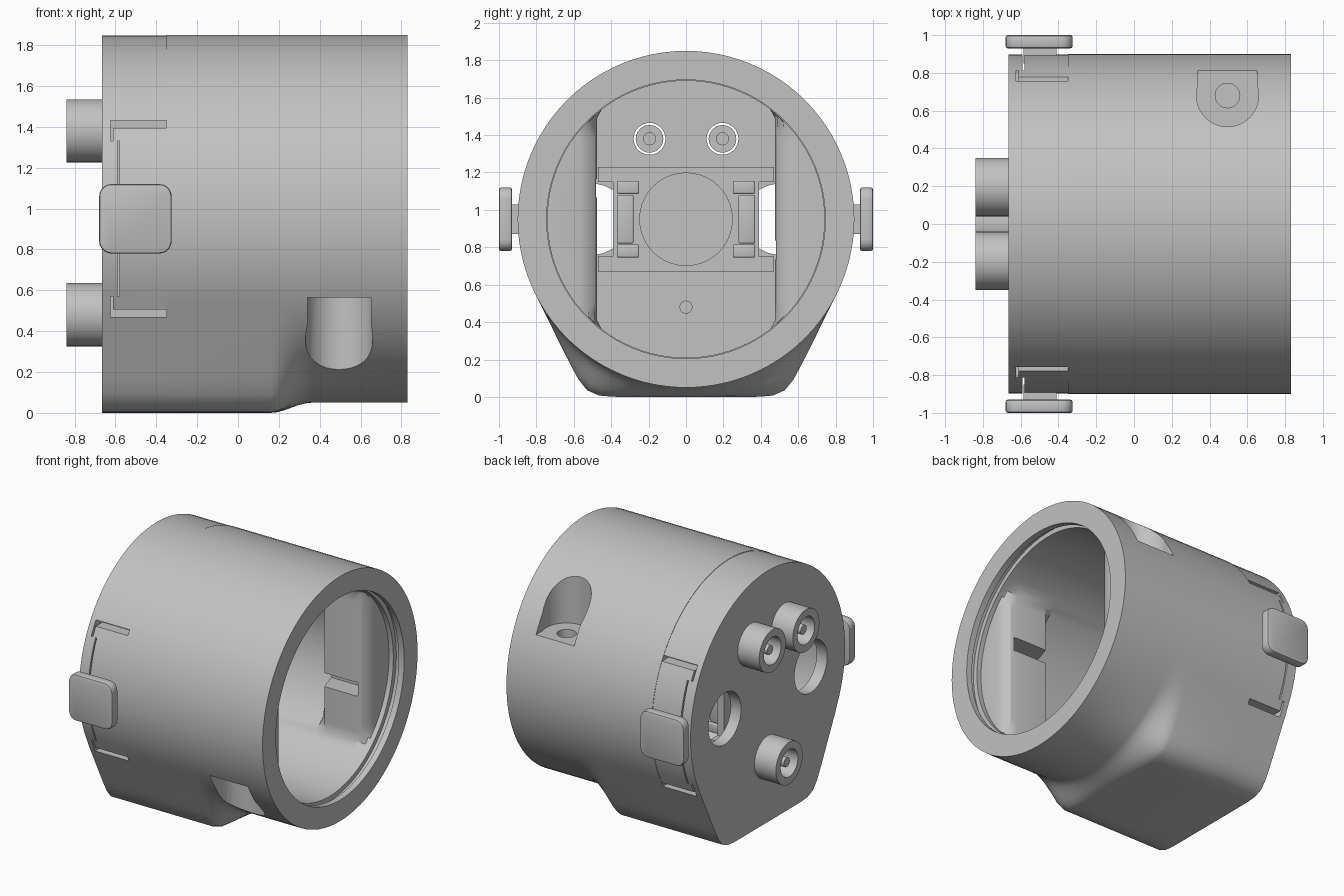
import bpy, bmesh, math
from mathutils import Matrix

if "Cube" in bpy.data.objects:
    bpy.data.objects.remove(bpy.data.objects["Cube"])

CZ = 0.95          # height of the main axis
R = 0.9            # outer radius
BORE = 0.74        # inner radius
TILT = math.radians(63.5)   # where the chin sides leave the cylinder

grey = bpy.data.materials.new("plain_grey")
grey.use_nodes = True
grey.diffuse_color = (0.54, 0.54, 0.54, 1)
grey.node_tree.nodes["Principled BSDF"].inputs["Base Color"].default_value = (0.54, 0.54, 0.54, 1)


def finish(name, bm, angle=30):
    bmesh.ops.recalc_face_normals(bm, faces=bm.faces)
    mesh = bpy.data.meshes.new(name)
    bm.to_mesh(mesh)
    bm.free()
    mesh.materials.append(grey)
    ob = bpy.data.objects.new(name, mesh)
    bpy.context.collection.objects.link(ob)
    smooth(ob, angle)
    return ob


def smooth(ob, angle=30):
    bpy.ops.object.select_all(action="DESELECT")
    ob.select_set(True)
    bpy.context.view_layer.objects.active = ob
    bpy.ops.object.shade_smooth_by_angle(angle=math.radians(angle))


def loft(name, sections, n=96):
    """Skin closed rings along x; each section is (x, radius by angle from straight down)."""
    bm = bmesh.new()
    rings = []
    for x, radius in sections:
        ring = []
        for i in range(n):
            a = 2 * math.pi * i / n
            r = radius(a)
            ring.append(bm.verts.new((x, r * math.sin(a), CZ - r * math.cos(a))))
        rings.append(ring)
    for p, q in zip(rings, rings[1:]):
        for i in range(n):
            j = (i + 1) % n
            bm.faces.new((p[i], p[j], q[j], q[i]))
    bm.faces.new(rings[0])
    bm.faces.new(rings[-1])
    return finish(name, bm)


def box(name, xs, ys, zs, bevel=0.0):
    bm = bmesh.new()
    bmesh.ops.create_cube(bm, size=1)
    for v in bm.verts:
        for k, span in enumerate((xs, ys, zs)):
            v.co[k] = (span[0] + span[1]) / 2 + v.co[k] * (span[1] - span[0])
    if bevel:
        bmesh.ops.bevel(bm, geom=bm.edges[:], offset=bevel, segments=3, affect="EDGES", profile=0.5)
    return finish(name, bm)


def rod(name, axis, span, centre, r, n=32):
    """Cylinder along x or z; centre gives the other two coordinates."""
    bm = bmesh.new()
    bmesh.ops.create_cone(bm, cap_ends=True, segments=n, radius1=r, radius2=r, depth=span[1] - span[0])
    mid = sum(span) / 2
    if axis == "x":
        bm.transform(Matrix.Translation((mid, *centre)) @ Matrix.Rotation(math.pi / 2, 4, "Y"))
    else:
        bm.transform(Matrix.Translation((*centre, mid)))
    return finish(name, bm)


def boolean(target, tool):
    tool.hide_render = True
    mod = target.modifiers.new("cut", "BOOLEAN")
    mod.operation, mod.solver, mod.object = "DIFFERENCE", "EXACT", tool
    bpy.ops.object.select_all(action="DESELECT")
    target.select_set(True)
    bpy.context.view_layer.objects.active = target
    bpy.ops.object.modifier_apply(modifier=mod.name)
    bpy.data.objects.remove(tool)


def shell(chin, base=R):
    """Round outline with a flat-bottomed chin of the given strength."""
    def radius(a):
        a = min(a, 2 * math.pi - a)
        if a >= TILT:
            return base
        flat, side = CZ / math.cos(a), R / math.cos(a - TILT)
        r = (flat ** -24 + side ** -24) ** (-1 / 24)
        return base + chin * max(0, r - base)
    return radius


def bore(half_width=1, r=BORE):
    """Round bore clipped by flat side walls."""
    return lambda a: min(r, half_width / max(abs(math.sin(a)), 1e-6))


# Housing: a front collar, then the chin fading into the round barrel
sections = [(-0.665, shell(1, 0.897)), (-0.35, shell(1, 0.897)), (-0.35, shell(1)), (0.16, shell(1))]
for k in range(1, 7):
    t = k / 6
    sections.append((0.16 + 0.2 * t, shell(1 - t * t * (3 - 2 * t))))
sections.append((0.83, shell(0)))
housing = loft("housing", sections)

# Round cavity narrowed by two side blocks with rounded ends, and a groove behind the rim
cavity = [(-0.58, bore()), (0.30, bore()), (0.37, bore(0.475)), (0.62, bore(0.475)),
          (0.665, bore(0.487)), (0.695, bore(0.52)), (0.71, bore(0.57)), (0.71, bore()),
          (0.745, bore()), (0.745, bore(1, 0.775)), (0.785, bore(1, 0.775)), (0.785, bore(1, 0.745)),
          (0.9, bore(1, 0.745))]
boolean(housing, loft("cavity_cutter", cavity))

for s in (1, -1):
    # Screw pockets, opposite each other, with their screw holes
    reach = sorted((CZ + s * 0.385, CZ + s * 1.2))
    boolean(housing, rod("pocket_cutter", "z", reach, (0.495, s * 0.68), 0.165))
    boolean(housing, box("pocket_mouth_cutter", (0.34, 0.65), sorted((s * 0.72, s * 0.96)), reach))
    reach = sorted((CZ + s * 0.22, CZ + s * 0.6))
    boolean(housing, rod("screw_hole_cutter", "z", reach, (0.495, s * 0.68), 0.065))
    # Slot in each side block
    z = CZ - s * 0.165
    boolean(housing, box("block_slot_cutter", (0.3, 0.64), sorted((s * 0.44, s * 0.62)), (z - 0.05, z + 0.05)))
    # Round opening in the end wall
    boolean(housing, rod("opening_cutter", "x", (-0.8, -0.5), (s * 0.5, CZ), 0.19))
    # Slits around the side latch
    side = sorted((s * 0.7, s * 0.96))
    for m in (1, -1):
        def span(a, b):
            return sorted((CZ + m * a, CZ + m * b))
        boolean(housing, box("slit_cutter", (-0.625, -0.35), side, span(0.445, 0.48)))
        boolean(housing, box("slit_cutter", (-0.625, -0.612), side, span(0.38, 0.46)))
    boolean(housing, box("slit_cutter", (-0.59, -0.58), side, (0.57, 1.33)))

# Bosses on the end wall, bored right through around a contact pin
for y, z in ((0.195, 1.38), (-0.195, 1.38), (0, 0.48)):
    boolean(housing, rod("wall_bore_cutter", "x", (-0.9, -0.5), (y, z), 0.085))
    boss = rod("boss", "x", (-0.84, -0.664), (y, z), 0.155)
    boolean(boss, rod("boss_bore_cutter", "x", (-0.9, -0.6), (y, z), 0.1))
    smooth(boss)
    rod("contact_pin", "x", (-0.82, -0.57), (y, z), 0.035, 16)
    rod("contact_head", "x", (-0.66, -0.58), (y, z), 0.074, 24)
smooth(housing)

# Spring seat inside the end wall: base plate, hub and clips
box("seat_plate", (-0.582, -0.53), (-0.39, 0.39), (0.67, 1.23))
rod("seat_hub", "x", (-0.55, -0.47), (0, CZ), 0.25, 40)
for s, tag in ((1, "left"), (-1, "right")):
    box(f"clip_web_{tag}", (-0.54, -0.45), sorted((s * 0.28, s * 0.37)), (0.82, 1.08), 0.01)
    for z in (0.78, 1.12):
        box(f"clip_foot_{tag}", (-0.54, -0.43), sorted((s * 0.25, s * 0.37)), (z - 0.035, z + 0.035), 0.01)
    for z in (0.71, 1.19):
        box(f"seat_ear_{tag}", (-0.582, -0.53), sorted((s * 0.38, s * 0.47)), (z - 0.04, z + 0.04))

# Side buttons on short stems
for s, tag in ((1, "back"), (-1, "front")):
    box(f"button_stem_{tag}", (-0.585, -0.41), sorted((s * 0.85, s * 0.94)), (0.87, 1.03))
    bm = bmesh.new()
    bmesh.ops.create_cube(bm, size=1)
    bm.transform(Matrix.Translation((-0.502, s * 0.965, CZ)) @ Matrix.Diagonal((0.355, 0.07, 0.34, 1)))
    corners = [e for e in bm.edges if abs(e.verts[0].co.y - e.verts[1].co.y) > 0.01]
    bmesh.ops.bevel(bm, geom=corners, offset=0.06, segments=5, affect="EDGES", profile=0.5)
    rims = [e for e in bm.edges if len({round(v.co.y, 3) for v in e.verts}) == 1]
    bmesh.ops.bevel(bm, geom=rims, offset=0.012, segments=2, affect="EDGES", profile=0.5)
    finish(f"button_{tag}", bm)
